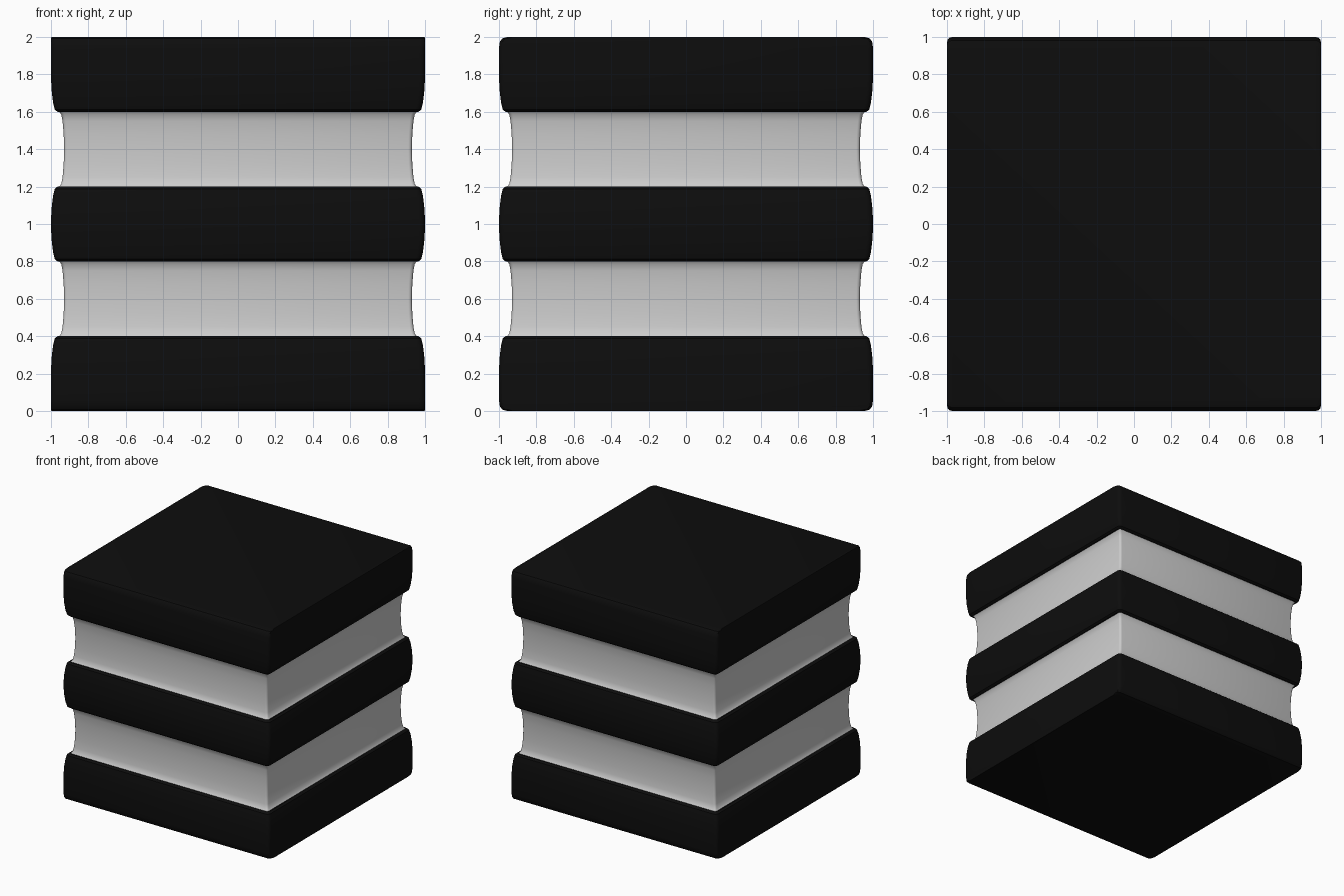
import bpy, bmesh, math

if "Cube" in bpy.data.objects:
    bpy.data.objects.remove(bpy.data.objects["Cube"])


def material(name, rgb):
    m = bpy.data.materials.new(name)
    m.diffuse_color = (*rgb, 1)
    m.use_nodes = True
    m.node_tree.nodes["Principled BSDF"].inputs["Base Color"].default_value = m.diffuse_color
    return m


def ring(hx, hy, z, r, steps=3):
    # rounded rectangle at height z
    pts = []
    for q, (sx, sy) in enumerate([(1, 1), (-1, 1), (-1, -1), (1, -1)]):
        for i in range(steps + 1):
            a = math.pi / 2 * (q + i / steps)
            pts.append((sx * (hx - r) + r * math.cos(a),
                        sy * (hy - r) + r * math.sin(a), z))
    return pts


def layer(name, profile, r, mat=None):
    # loft a stack of rings; profile rows are (z, half x, half y)
    bm = bmesh.new()
    rings = [[bm.verts.new(p) for p in ring(hx, hy, z, r)] for z, hx, hy in profile]
    n = len(rings[0])
    for a, b in zip(rings, rings[1:]):
        for i in range(n):
            j = (i + 1) % n
            bm.faces.new((a[i], a[j], b[j], b[i]))
    bm.faces.new(rings[0][::-1])
    bm.faces.new(rings[-1])
    me = bpy.data.meshes.new(name)
    bm.to_mesh(me)
    bm.free()
    ob = bpy.data.objects.new(name, me)
    bpy.context.collection.objects.link(ob)
    if mat:
        me.materials.append(mat)
    bpy.context.view_layer.objects.active = ob
    ob.select_set(True)
    bpy.ops.object.shade_smooth_by_angle(angle=math.radians(30))
    ob.select_set(False)


black = material("black", (0.004, 0.004, 0.004))

# rounded edge facing a filling, and the squarer outer edge: (depth, half x, half y)
inner = [(0, 0.965, 0.965), (0.012, 0.98, 0.98), (0.05, 0.989, 0.989),
         (0.11, 0.996, 0.996), (0.18, 1, 1)]
outer = [(0, 0.997, 0.955), (0.008, 1, 0.982), (0.025, 1, 0.995), (0.06, 1, 1)]


def slab(name, z0, low, high):
    layer(name, [(z0 + d, x, y) for d, x, y in low] +
          [(z0 + 0.4 - d, x, y) for d, x, y in reversed(high)], 0.03, black)


slab("bottom_slab", 0.0, outer, inner)
slab("middle_slab", 0.8, inner, inner)
slab("top_slab", 1.6, inner, outer)

# concave filling layers between the slabs
waist = [(0, 0.955), (0.015, 0.945), (0.05, 0.938), (0.12, 0.932), (0.2, 0.93),
         (0.28, 0.932), (0.35, 0.938), (0.385, 0.945), (0.4, 0.955)]
for name, z0 in (("lower_filling", 0.4), ("upper_filling", 1.2)):
    layer(name, [(z0 + d, h, h) for d, h in waist], 0.02)
